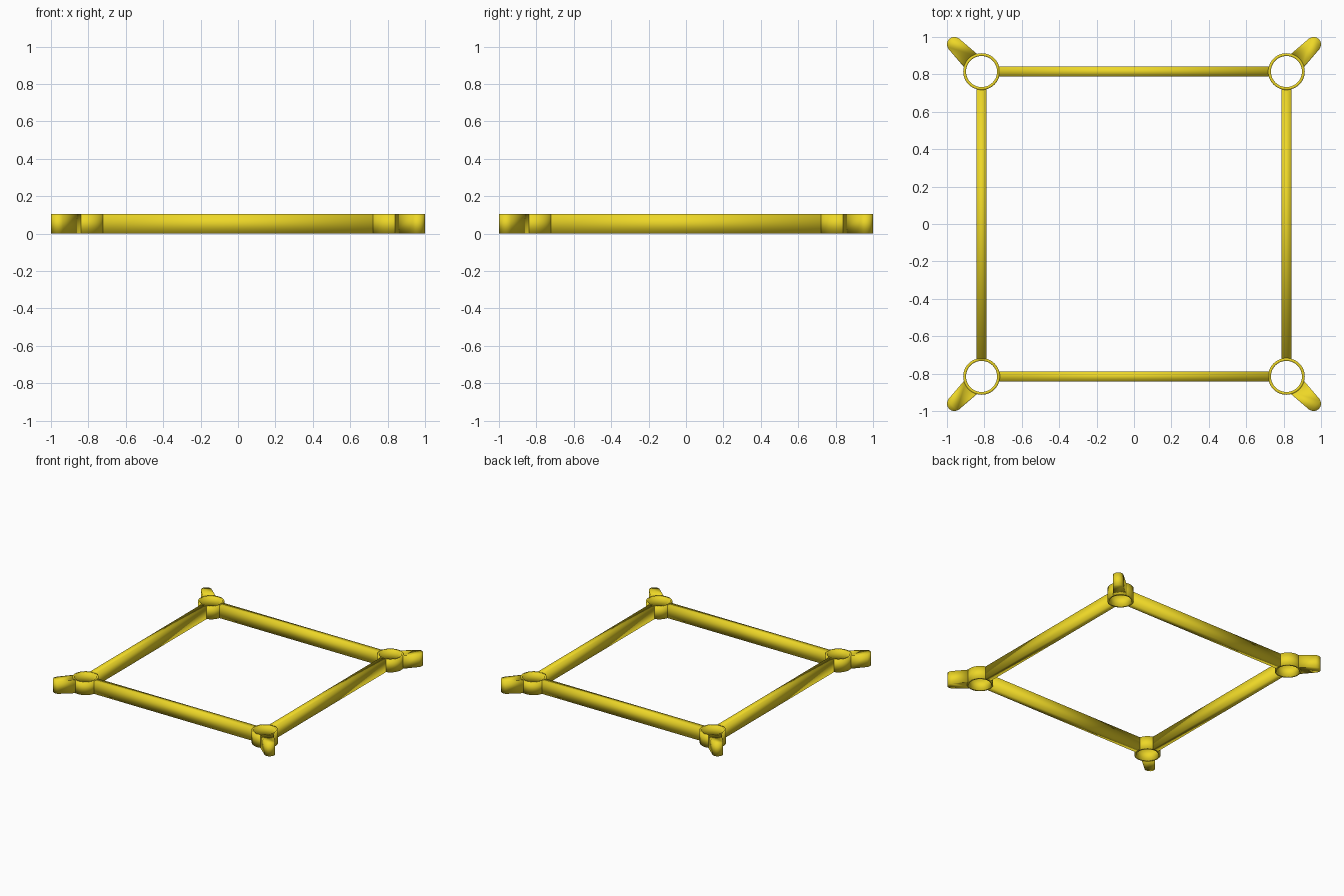
import bpy, bmesh
from math import cos, sin, radians, pi, sqrt

if "Cube" in bpy.data.objects:
    bpy.data.objects.remove(bpy.data.objects["Cube"])

H = 0.105      # overall height
C = 0.815      # ring centre offset
R_OUT, R_IN = 0.098, 0.083
BAR = 0.026    # half width of a bar

mat = bpy.data.materials.new("yellow")
mat.diffuse_color = (0.85, 0.68, 0.02, 1)
mat.use_nodes = True
mat.node_tree.nodes["Principled BSDF"].inputs["Base Color"].default_value = mat.diffuse_color


def finish(bm, name):
    bmesh.ops.recalc_face_normals(bm, faces=bm.faces)
    me = bpy.data.meshes.new(name)
    bm.to_mesh(me)
    bm.free()
    me.materials.append(mat)
    me.shade_smooth()
    ob = bpy.data.objects.new(name, me)
    bpy.context.collection.objects.link(ob)
    return ob


def prism(name, outline):
    """Extrude a closed outline from z = 0 up to the full height."""
    bm = bmesh.new()
    face = bm.faces.new([bm.verts.new((x, y, 0)) for x, y in outline])
    ext = bmesh.ops.extrude_face_region(bm, geom=[face])
    # the starting face stays as the underside
    for v in ext["geom"]:
        if isinstance(v, bmesh.types.BMVert):
            v.co.z = H
    if not face.is_valid or face not in bm.faces[:]:
        bmesh.ops.holes_fill(bm, edges=bm.edges)
    return finish(bm, name)


def arc(cx, cy, r, a0, a1, n):
    return [(cx + r * cos(radians(a0 + (a1 - a0) * i / n)),
             cy + r * sin(radians(a0 + (a1 - a0) * i / n))) for i in range(n + 1)]


def ring(name, n=48):
    """Rectangular section swept around a circle."""
    bm = bmesh.new()
    section = [(R_OUT, 0), (R_OUT, H), (R_IN, H), (R_IN, 0)]
    loops = [[bm.verts.new((C + r * cos(2 * pi * i / n), C + r * sin(2 * pi * i / n), z))
              for r, z in section] for i in range(n)]
    for i in range(n):
        a, b = loops[i], loops[(i + 1) % n]
        for k in range(4):
            m = (k + 1) % 4
            bm.faces.new((a[k], b[k], b[m], a[m]))
    return finish(bm, name)


# one side bar, between two ring walls
end = C - sqrt(R_OUT ** 2 - BAR ** 2) + 0.002
bar_outline = [(-end, C - BAR), (end, C - BAR), (end, C + BAR), (-end, C + BAR)]

# tapered corner lug: rounded tip, concave base on the ring
lug_outline = (arc(0.96, 0.96, 0.04, -36, 126, 10)
               + arc(C, C, R_OUT - 0.002, 76, 14, 12))

# four-fold repeat around the centre
for i in range(4):
    for ob in (ring(f"corner_ring_{i + 1}"),
               prism(f"side_bar_{i + 1}", bar_outline),
               prism(f"corner_lug_{i + 1}", lug_outline)):
        ob.rotation_euler.z = i * pi / 2
